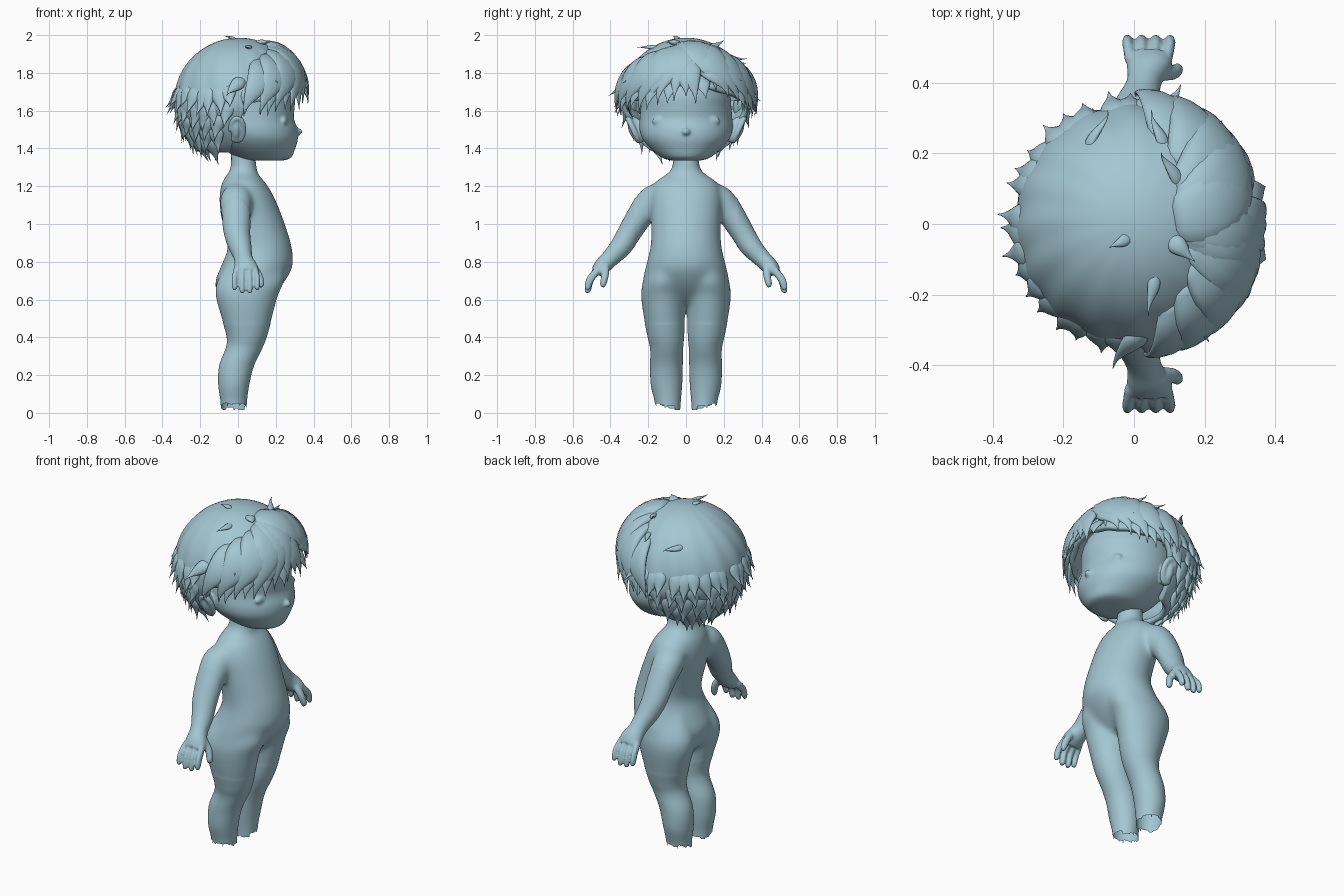
import bpy, bmesh, math, random
from mathutils import Vector, Matrix

random.seed(4)
if "Cube" in bpy.data.objects:
    bpy.data.objects.remove(bpy.data.objects["Cube"], do_unlink=True)

clay = bpy.data.materials.new("pale_blue_clay")
clay.use_nodes = True
COLOUR = (0.37, 0.57, 0.65, 1)
clay.diffuse_color = COLOUR
clay.node_tree.nodes["Principled BSDF"].inputs["Base Color"].default_value = COLOUR


def spline(rows, steps=5):
    """Smooth interpolation through rows of numbers."""
    out = []
    last = len(rows) - 1
    for i in range(last):
        quad = [rows[max(0, min(last, i + k))] for k in (-1, 0, 1, 2)]
        for s in range(steps):
            t = s / steps
            out.append([q + t / 2 * ((r - p) + t * ((2 * p - 5 * q + 4 * r - w) + t * (3 * (q - r) + w - p)))
                        for p, q, r, w in zip(*quad)])
    return out + [list(rows[last])]


def loft(bm, rings, n):
    """Skin rings given as (centre, half axis u, half axis v), closing both ends."""
    loops = []
    for c, u, v in rings:
        loops.append([bm.verts.new(c + u * math.cos(k * math.tau / n) + v * math.sin(k * math.tau / n))
                      for k in range(n)])
    faces = [bm.faces.new(loops[0]), bm.faces.new(loops[-1])]
    for a, b in zip(loops, loops[1:]):
        for k in range(n):
            faces.append(bm.faces.new((a[k], a[k - 1], b[k - 1], b[k])))
    bmesh.ops.recalc_face_normals(bm, faces=faces)


def stack(bm, rows):
    """Loft of level sections: z, back x, front x, low y, high y."""
    loft(bm, [(Vector(((a + b) / 2, (c + d) / 2, z)), Vector(((b - a) / 2, 0, 0)), Vector((0, (d - c) / 2, 0)))
              for z, a, b, c, d in spline(rows)], 64)


def limb(bm, rows, side):
    """Loft along a path: x, y, z, half width along x, half thickness."""
    pts = spline(rows)
    rings = []
    for i, (x, y, z, w, t) in enumerate(pts):
        p, q = pts[max(i - 1, 0)], pts[min(i + 1, len(pts) - 1)]
        d = Vector((0, side * (q[1] - p[1]), q[2] - p[2])).normalized()
        rings.append((Vector((x, side * y, z)), Vector((w, 0, 0)), d.cross(Vector((1, 0, 0))) * t))
    loft(bm, rings, 24)


def ball(bm, centre, size, tilt=0):
    m = Matrix.Translation(centre) @ Matrix.Rotation(tilt, 4, 'X') @ Matrix.Diagonal((*size, 1))
    bmesh.ops.create_uvsphere(bm, u_segments=20, v_segments=14, radius=1, matrix=m)


def finish(name, bm):
    me = bpy.data.meshes.new(name)
    bm.to_mesh(me)
    bm.free()
    me.materials.append(clay)
    ob = bpy.data.objects.new(name, me)
    bpy.context.collection.objects.link(ob)
    me.shade_smooth()
    return ob


def fuse(ob, voxel, smooth):
    """Merge overlapping volumes into one soft skin."""
    r = ob.modifiers.new("fuse", 'REMESH')
    r.mode, r.voxel_size, r.use_smooth_shade = 'VOXEL', voxel, True
    s = ob.modifiers.new("soften", 'SMOOTH')
    s.factor, s.iterations = 0.5, smooth
    me = bpy.data.meshes.new_from_object(ob.evaluated_get(bpy.context.evaluated_depsgraph_get()))
    ob.modifiers.clear()
    ob.data = me
    me.shade_smooth()


# Torso and neck
bm = bmesh.new()
torso = [(1.40, -.04, .09, .07), (1.30, -.04, .10, .074), (1.26, -.06, .11, .11), (1.22, -.085, .145, .165),
         (1.15, -.098, .188, .187), (1.05, -.092, .23, .187), (.95, -.067, .265, .184), (.87, -.055, .286, .19),
         (.78, -.088, .290, .212), (.70, -.12, .250, .228), (.63, -.112, .19, .21), (.58, -.08, .13, .16),
         (.55, -.02, .07, .08)]
stack(bm, [(z, a, b, -w, w) for z, a, b, w in torso])

# Legs, arms and fingers
leg = [(.82, -.04, .24, .03, .17), (.70, -.11, .245, .008, .226), (.62, -.12, .212, .004, .238),
       (.50, -.087, .18, .006, .223), (.40, -.06, .152, .010, .203), (.34, -.066, .128, .015, .19),
       (.25, -.1, .085, .017, .19), (.15, -.105, .06, .02, .187), (.05, -.092, .047, .028, .165),
       (-.05, -.09, .045, .03, .16)]
arm = [(0, .11, 1.15, .08, .07), (-.01, .175, 1.125, .087, .082), (-.01, .235, 1.055, .08, .072),
       (-.005, .30, .95, .07, .064), (.01, .345, .88, .062, .058), (.028, .40, .82, .05, .048),
       (.042, .445, .775, .062, .044), (.042, .475, .742, .064, .032)]
for side in (-1, 1):
    stack(bm, [(z, a, b, *sorted((side * c, side * d))) for z, a, b, c, d in leg])
    limb(bm, arm, side)
    for k in range(4):
        x = -.018 + .04 * k
        tip = .634 + (.016 if k in (0, 3) else 0)
        limb(bm, [(-.010 + .034 * k, .462, .76, .016, .02), (x, .505, .71, .0145, .021),
                  (x, .52, tip + .016, .0145, .018), (x, .522, tip, .009, .010)], side)
    limb(bm, [(.07, .43, .785, .028, .026), (.107, .428, .735, .022, .021), (.122, .438, .685, .018, .018),
              (.122, .442, .664, .01, .01)], side)
body = finish("body", bm)
fuse(body, .0065, 7)

# Soft hips and shoulders, ragged open ankles
bm = bmesh.new()
bm.from_mesh(body.data)
soft = [v for v in bm.verts if v.co.z > .47 and abs(v.co.y) < .27]
for i in range(50):
    bmesh.ops.smooth_vert(bm, verts=soft, factor=.5, use_axis_x=True, use_axis_y=True, use_axis_z=True)
teeth = [random.uniform(-.009, .009) for k in range(40)]


def below_hem(v):
    angle = math.atan2(abs(v.co.y) - .1, v.co.x + .02)
    rise = max(0, min(1, (abs(v.co.y) - .05) / .11))
    return v.co.z < .018 + .025 * rise + teeth[int((angle + math.pi) * 6)]


bmesh.ops.delete(bm, geom=[v for v in bm.verts if v.co.z < .1 and below_hem(v)], context='VERTS')
bm.to_mesh(body.data)
bm.free()

# Head with nose, eyelids and ears
bm = bmesh.new()
head = [(1.335, .08, .23, .07), (1.35, .0, .28, .125), (1.40, -.08, .303, .188), (1.45, -.13, .317, .23),
        (1.50, -.17, .315, .246), (1.56, -.19, .296, .245), (1.62, -.21, .30, .24), (1.68, -.21, .30, .235),
        (1.76, -.19, .27, .21), (1.85, -.10, .19, .14)]
stack(bm, [(z, a, b, -w, w) for z, a, b, w in head])
ball(bm, (.298, 0, 1.488), (.043, .027, .024))
for side in (-1, 1):
    ball(bm, (.240, side * .12, 1.545), (.025, .06, .03))
    ball(bm, (-.01, side * .262, 1.5), (.03, .042, .075), -side * .4)
    for k in range(24):
        a = math.radians(-120 + 13 * k)
        ball(bm, (-.005 + .034 * math.cos(a), side * (.28 + .028 * math.sin(a)), 1.502 + .06 * math.sin(a)),
             (.016, .016, .016))
fuse(finish("head", bm), .0065, 8)

# Hair shell, stepped in below the widest tier
CENTRE, SIZE = Vector((.005, 0, 1.65)), Vector((.34, .342, .336))


def scalp(az, el, lift=0):
    a, e = math.radians(az), math.radians(el)
    d = Vector((math.cos(e) * math.cos(a), math.cos(e) * math.sin(a), math.sin(e)))
    return CENTRE + d * SIZE * (1 + lift)


bm = bmesh.new()
shell = []
for j in range(30):
    row = []
    for k in range(144):
        az = k * 2.5 - 180
        t = max(0, min(1, (abs(az) - 78) / 30))
        el0 = 17 - 18 * min(1, abs(az) / 75) - 57 * t * t * (3 - 2 * t)
        el = el0 + (89 - el0) * j / 29
        groove = .010 * math.cos(math.radians(el)) ** 3 * math.sin(math.radians(az * 16 + el * 3))
        step = -.045 * max(0, min(1, (-8 - el) / 10))
        row.append(bm.verts.new(scalp(az, el, groove + step)))
    shell.append(row)
bm.faces.new(shell[-1])
for a, b in zip(shell, shell[1:]):
    for k in range(144):
        bm.faces.new((a[k - 1], a[k], b[k], b[k - 1]))
shell_ob = finish("hair_shell", bm)
solid = shell_ob.modifiers.new("thickness", 'SOLIDIFY')
solid.thickness, solid.offset = .03, -1


# Hair locks
def lock(bm, start, end, width, lift, flick, thick=.35, root=.06):
    """Tapered lock from one scalp angle to another, bulging by lift, tip raised by flick."""
    pts = []
    for i in range(13):
        t = i / 12
        s = t * t * (3 - 2 * t)
        az = start[0] + (end[0] - start[0]) * s
        el = start[1] + (end[1] - start[1]) * t
        pts.append(scalp(az, el, lift * math.sin(math.pi * t / 1.2) + flick * t ** 3 - root * (1 - t) ** 2))
    rings = []
    for i, p in enumerate(pts):
        t = i / 12
        d = (pts[min(i + 1, 12)] - pts[max(i - 1, 0)]).normalized()
        u = d.cross(p - CENTRE).normalized()
        w = width * (.4 + .6 * math.sin(math.pi * min(1, t + .1))) * (1 - t ** 2) + .001
        rings.append((p, u * w, u.cross(d) * w * thick))
    loft(bm, rings, 12)


bm = bmesh.new()
# Fringe: root azimuth and elevation, tip azimuth and elevation, width
for root, top, az, el, w in [(-14, 60, -42, -9, .11), (-4, 64, -24, -3, .10), (0, 66, -10, 0, .10),
                             (-2, 56, 8, -2, .09), (8, 70, 26, 8, .11), (14, 66, 48, -3, .12),
                             (30, 62, 62, -10, .11), (48, 52, 76, -11, .10), (-28, 54, -58, -9, .11),
                             (-46, 48, -72, -12, .10), (-62, 42, -86, -13, .085), (68, 42, 90, -13, .085),
                             (-18, 40, -31, 0, .08), (22, 42, 37, 3, .09), (-2, 40, 0, 4, .08)]:
    lock(bm, (root, top), (az, el), w, .085, .04)
# Split ends of the fringe
for az, el in [(-66, -12), (-50, -7), (-33, -7), (-15, -2), (16, 2), (55, -8), (69, -14), (82, -12)]:
    lock(bm, (az * .85, 24), (az, el), .05, .07, .09)
# Spiky tiers around the sides and back
for half, el, step, flick, lift in [(96, -9, 10, .13, .0), (80, -23, 12, .10, -.03), (73, -36, 14, .12, -.03),
                                    (64, -49, 16, .12, -.03), (52, -61, 20, .10, -.03)]:
    for k in range(int(2 * half / step) + 1):
        az = 180 - half + k * step + random.uniform(-2.5, 2.5)
        drop = random.uniform(-4, 4)
        lock(bm, (az + random.uniform(-5, 5), el + 24), (az, el + drop), .05, lift,
             flick + random.uniform(-.03, .03), .5, .08)
# Loose wisps
for a, b, w, flick in [((42, 60), (70, 57), .022, .14), ((-25, 72), (-32, 58), .03, .08),
                       ((-120, 84), (-138, 74), .018, .05), ((122, 40), (104, 32), .018, .12),
                       ((-62, 34), (-58, 14), .035, .17), ((70, 46), (82, 35), .02, .15),
                       ((-70, 64), (-82, 48), .02, .13), ((45, 34), (50, 16), .035, .15),
                       ((-88, 22), (-99, 4), .04, .20), ((78, 20), (72, 0), .04, .20)]:
    lock(bm, a, b, w, .03, flick, .6)
finish("hair_locks", bm)
